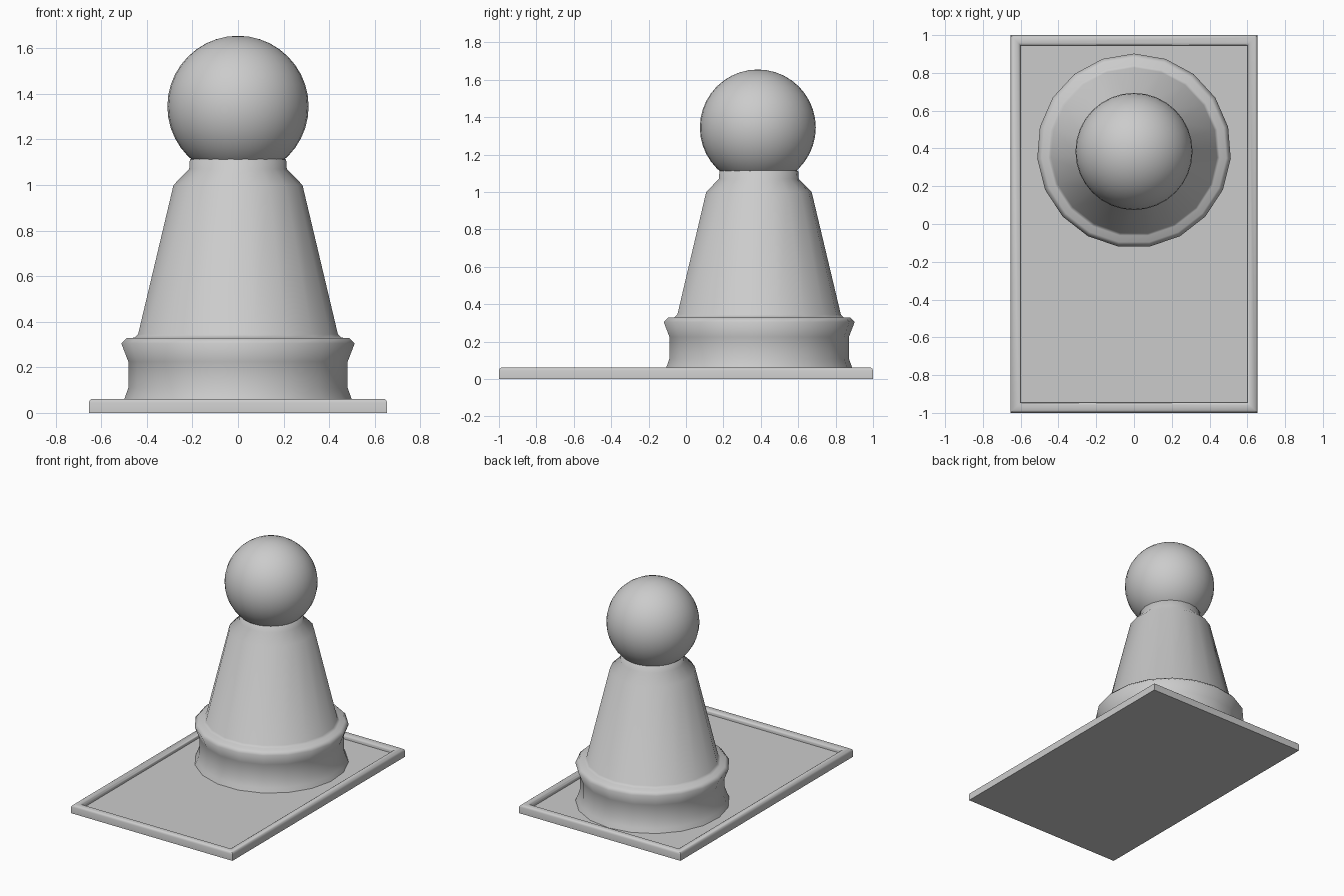
import bpy, bmesh
from math import sin, cos, tau, radians

if "Cube" in bpy.data.objects:
    bpy.data.objects.remove(bpy.data.objects["Cube"])

CY = 0.388  # pawn axis position on the tray


def loft(name, rings, angle):
    """Skin a stack of closed rings, cap both ends."""
    bm = bmesh.new()
    vs = [[bm.verts.new(p) for p in ring] for ring in rings]
    n = len(vs[0])
    for a, b in zip(vs, vs[1:]):
        for i in range(n):
            j = (i + 1) % n
            bm.faces.new((a[i], a[j], b[j], b[i]))
    bm.faces.new(vs[0][::-1])
    bm.faces.new(vs[-1])
    bmesh.ops.recalc_face_normals(bm, faces=bm.faces)
    mesh = bpy.data.meshes.new(name)
    bm.to_mesh(mesh)
    bm.free()
    ob = bpy.data.objects.new(name, mesh)
    bpy.context.collection.objects.link(ob)
    smooth(ob, angle)
    return ob


def smooth(ob, angle):
    bpy.ops.object.select_all(action='DESELECT')
    ob.select_set(True)
    bpy.context.view_layer.objects.active = ob
    bpy.ops.object.shade_smooth_by_angle(angle=radians(angle))


def rect(inset, z):
    x, y = 0.655 - inset, 1.0 - inset
    return [(-x, -y, z), (x, -y, z), (x, y, z), (-x, y, z)]


def circle(r, z, n=19):
    return [(-r * sin(tau * i / n), CY + r * cos(tau * i / n), z) for i in range(n)]


# tray with raised rounded rim and recessed floor
tray = [(0, 0), (0, .046), (.004, .055), (.013, .062), (.042, .062),
        (.051, .056), (.055, .046), (.055, .03)]
loft("tray", [rect(*p) for p in tray], 50)

# pawn foot, collar, tapered body and neck
body = [(.513, .03), (.50, .062), (.483, .11), (.483, .225), (.514, .305),
        (.49, .329), (.455, .33), (.44, .345), (.284, 1.0), (.215, 1.07),
        (.212, 1.112), (.15, 1.14)]
loft("pawn_body", [circle(*p) for p in body], 80)

# round head
bpy.ops.mesh.primitive_uv_sphere_add(segments=32, ring_count=20, radius=.31,
                                     location=(0, CY - .004, 1.345))
head = bpy.context.object
head.name = "pawn_head"
smooth(head, 60)
